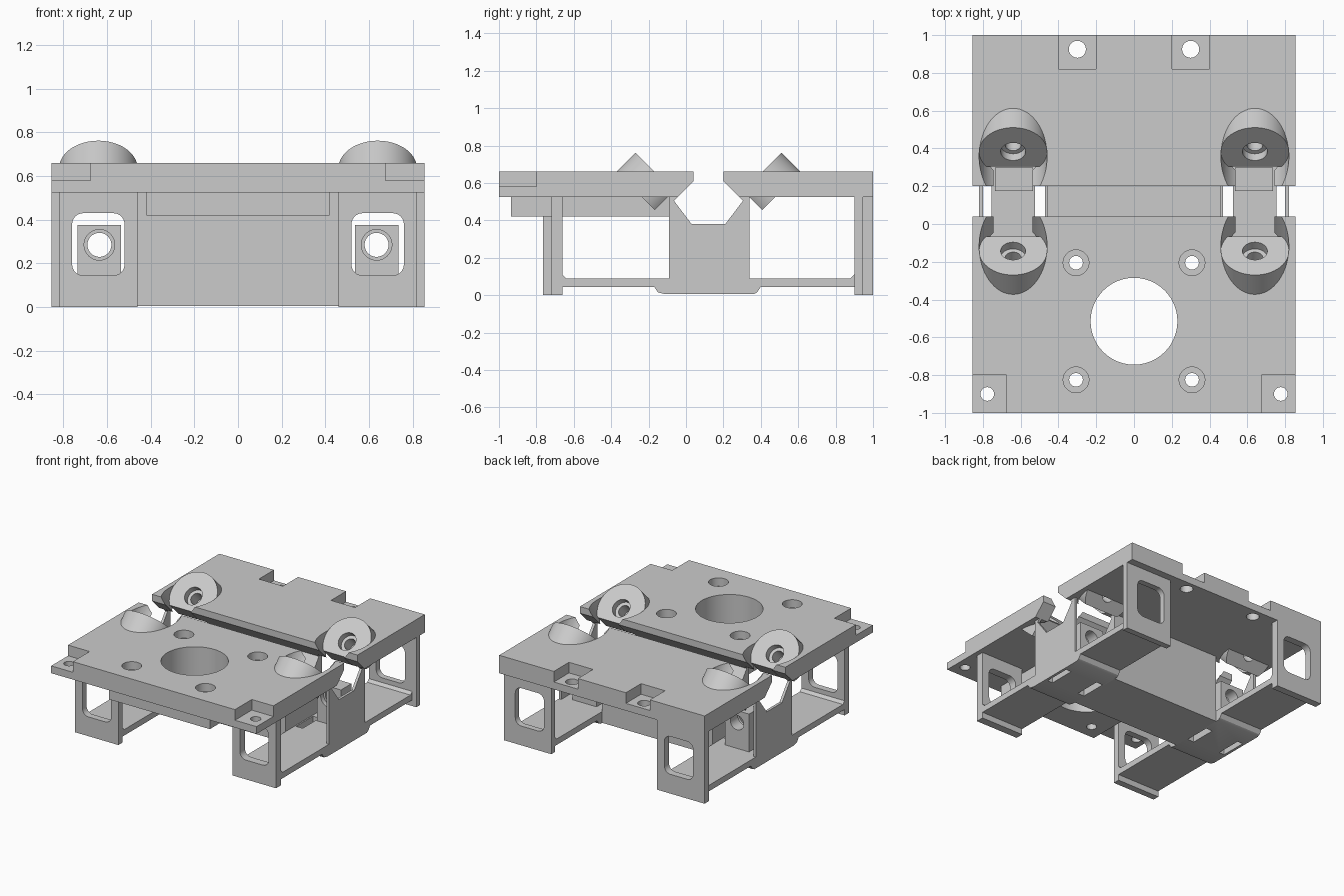
import bpy, bmesh
from mathutils import Vector

if "Cube" in bpy.data.objects:
    bpy.data.objects.remove(bpy.data.objects["Cube"], do_unlink=True)

grey = bpy.data.materials.new("plain_grey")
grey.use_nodes = True
grey.diffuse_color = (0.6, 0.6, 0.6, 1)
grey.node_tree.nodes["Principled BSDF"].inputs["Base Color"].default_value = (0.6, 0.6, 0.6, 1)


def make(name, bm):
    bm.normal_update()
    bmesh.ops.recalc_face_normals(bm, faces=bm.faces)
    mesh = bpy.data.meshes.new(name)
    bm.to_mesh(mesh)
    bm.free()
    mesh.materials.append(grey)
    ob = bpy.data.objects.new(name, mesh)
    bpy.context.collection.objects.link(ob)
    return ob


def prism(name, profile, xa, xb):
    """Extrude a y-z outline along x."""
    bm = bmesh.new()
    rings = [[bm.verts.new((x, y, z)) for y, z in profile] for x in (xa, xb)]
    for ring in rings:
        bm.faces.new(ring)
    a, b = rings
    for i in range(len(a)):
        bm.faces.new((a[i - 1], a[i], b[i], b[i - 1]))
    return make(name, bm)


def box(name, x, y, z, round_y=0):
    """Box from ranges; round_y rounds the edges that run along y."""
    bm = bmesh.new()
    bmesh.ops.create_cube(bm, size=1)
    for v in bm.verts:
        v.co = [(r[0] + r[1]) / 2 + c * abs(r[1] - r[0]) for c, r in zip(v.co, (x, y, z))]
    if round_y:
        edges = [e for e in bm.edges if abs(e.verts[0].co.y - e.verts[1].co.y) > 0.01]
        bmesh.ops.bevel(bm, geom=edges, offset=round_y, segments=6, profile=0.5, affect='EDGES')
    return make(name, bm)


def rod(name, a, b, r, sides=64):
    """Cylinder between two points."""
    a, b = Vector(a), Vector(b)
    bm = bmesh.new()
    bmesh.ops.create_cone(bm, cap_ends=True, segments=sides, radius1=r, radius2=r, depth=(b - a).length)
    turn = Vector((0, 0, 1)).rotation_difference(b - a).to_matrix().to_4x4()
    turn.translation = (a + b) / 2
    bm.transform(turn)
    return make(name, bm)


def cut(target, *cutters):
    for c in cutters:
        mod = target.modifiers.new("cut", 'BOOLEAN')
        mod.operation, mod.solver, mod.object = 'DIFFERENCE', 'EXACT', c
        bpy.ops.object.select_all(action='DESELECT')
        bpy.context.view_layer.objects.active = target
        target.select_set(True)
        bpy.ops.object.modifier_apply(modifier=mod.name)
        bpy.data.objects.remove(c, do_unlink=True)


def hole(x, y, r, za=-0.1, zb=0.9):
    return rod("cutter", (x, y, za), (x, y, zb), r, 48)


GROOVE = [(0.04, 0.8), (0.04, 0.61), (-0.065, 0.505), (0.03, 0.38),
          (0.21, 0.38), (0.305, 0.505), (0.2, 0.61), (0.2, 0.8)]


def groove():
    return prism("cutter", GROOVE, -1, 1)


# Deck, motor boss and central beam
deck = box("deck", (-0.855, 0.855), (-1, 1), (0.525, 0.66))
boss = box("motor_boss", (-0.42, 0.42), (-0.935, -0.09), (0.42, 0.525))
beam = box("central_beam", (-0.46, 0.46), (-0.09, 0.34), (0.005, 0.525))
cut(deck, groove(), hole(0, -0.515, 0.23))
cut(boss, hole(0, -0.515, 0.23))
cut(beam, groove())

# Leg spans along y: the two sides are staggered
LEGS = {"left": ((-0.72, -0.66), (0.9, 0.945)), "right": ((-0.765, -0.715), (0.945, 1.0))}

for s, side in ((1, "left"), (-1, "right")):
    def span(a, b):
        return tuple(sorted((s * a, s * b)))

    # Corner and rear recesses with their bolt holes
    cut(deck,
        box("cutter", span(0.675, 0.9), (-1.1, -0.8), (0.58, 0.8)),
        box("cutter", span(0.2, 0.4), (0.82, 1.1), (0.58, 0.8)),
        hole(s * 0.777, -0.9, 0.036), hole(s * 0.3, 0.925, 0.045))

    # Counterbored motor screws
    for y in (-0.205, -0.825):
        cut(deck, hole(s * 0.307, y, 0.036), hole(s * 0.307, y, 0.068, 0.6))
        cut(boss, hole(s * 0.307, y, 0.036))

    # Legs with rounded windows
    front, back = LEGS[side]
    for end, xo, (ya, yb) in (("front", 0.82, front), ("back", 0.855, back)):
        leg = box(f"{end}_{side}_leg", span(0.46, xo), (ya, yb), (0, 0.525))
        cut(leg, box("cutter", span(0.52, 0.76), (ya - 0.1, yb + 0.1), (0.145, 0.43), 0.05))

    # Floor rail with stepped middle, open on both sides of the nut block
    ya, yb = front[1], back[0]
    rail = prism(f"{side}_floor_rail",
                 [(ya, 0.045), (-0.17, 0.045), (-0.15, 0.015), (-0.11, 0.005), (0.36, 0.005),
                  (0.38, 0.015), (0.4, 0.045), (yb, 0.045), (yb, 0.11), (yb - 0.02, 0.09),
                  (ya + 0.02, 0.09), (ya, 0.11)], s * 0.46, s * 0.82)
    cut(rail, box("cutter", span(0.47, 0.525), (0.02, 0.22), (-0.1, 0.2)),
        box("cutter", span(0.755, 0.8), (0.02, 0.22), (-0.1, 0.2)))

    # Thin outer clip wall
    wall = box(f"{side}_clip_wall", span(0.8, 0.82), (-0.09, 0.34), (0.005, 0.525))
    cut(wall, groove())

    # Nut block with a stepped through hole
    nut = box(f"{side}_nut_block", span(0.535, 0.735), (0.175, 0.3), (0.08, 0.375))
    cut(nut, rod("cutter", (s * 0.635, 0, 0.285), (s * 0.635, 0.5, 0.285), 0.055, 48),
        rod("cutter", (s * 0.635, 0, 0.285), (s * 0.635, 0.21, 0.285), 0.07, 48))

    # Tilted screw seats facing the groove
    for t, end in ((-1, "front"), (1, "back")):
        c = Vector((s * 0.64, 0.12 + t * 0.263, 0.635))
        n = Vector((0, -t, 1)).normalized()
        u = Vector((0, -t, -1)).normalized()
        cut(deck, rod("cutter", c - n * 0.145, c + n * 0.5, 0.18))
        seat = rod(f"{end}_{side}_screw_seat", c - n * 0.145, c, 0.18)
        corners = [c + u * a + n * b for a, b in ((0.11, 0.1), (0.3, 0.1), (0.3, -0.3), (0.11, -0.3))]
        cut(seat, prism("cutter", [(p.y, p.z) for p in corners], s * 0.4, s * 0.9),
            rod("cutter", c - n * 0.3, c + n * 0.2, 0.042, 40),
            rod("cutter", c - n * 0.05, c + n * 0.2, 0.066, 40))

# Smooth the round walls, keep the edges sharp
bpy.ops.object.select_all(action='DESELECT')
for ob in bpy.context.scene.objects:
    if ob.type == 'MESH':
        ob.select_set(True)
bpy.context.view_layer.objects.active = deck
bpy.ops.object.shade_smooth_by_angle(angle=0.5)
